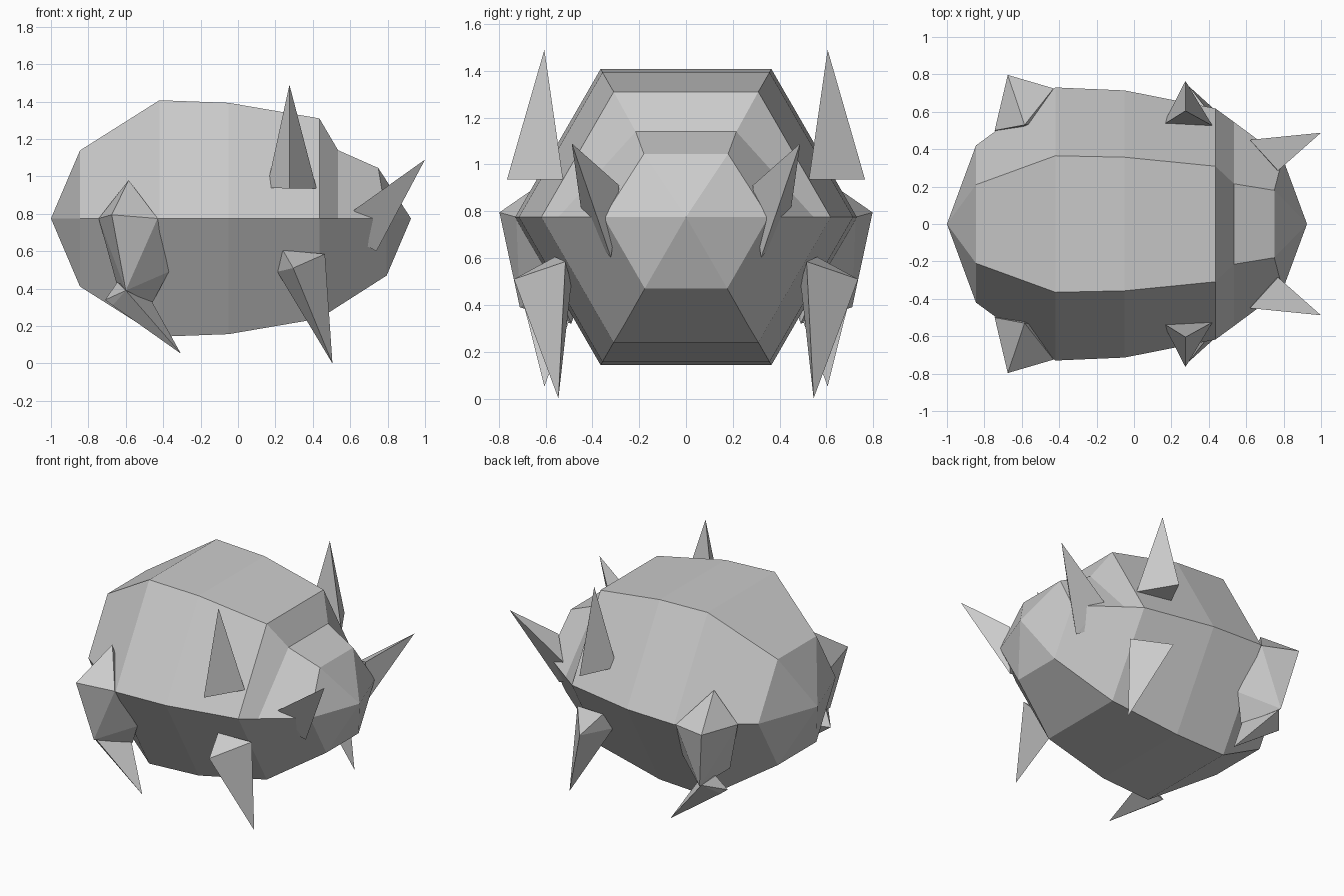
import bpy, bmesh

if "Cube" in bpy.data.objects:
    bpy.data.objects.remove(bpy.data.objects["Cube"])

ZC = 0.775  # height of the body axis
K = 0.866


def finish(name, bm):
    bmesh.ops.recalc_face_normals(bm, faces=bm.faces)
    me = bpy.data.meshes.new(name)
    bm.to_mesh(me)
    bm.free()
    ob = bpy.data.objects.new(name, me)
    bpy.context.collection.objects.link(ob)
    return ob


def hull_pair(name, pts):
    """Faceted horn made as a convex hull, one on each side of the body."""
    for side, s in (("front", -1), ("back", 1)):
        bm = bmesh.new()
        for x, y, z in pts:
            bm.verts.new((x, s * y, z))
        res = bmesh.ops.convex_hull(bm, input=bm.verts[:])
        loose = [v for v in bm.verts if not v.link_faces]
        bmesh.ops.delete(bm, geom=loose, context='VERTS')
        bmesh.ops.dissolve_limit(bm, angle_limit=0.03, verts=bm.verts[:], edges=bm.edges[:])
        finish(f"{name}_{side}", bm)


# Body: hexagonal rings along x; each ring is
# (x, radius, top x, top half width, top height, bottom half width, bottom height)
def ring(x, r):
    return (x, r, x, r / 2, ZC + K * r, r / 2, ZC - K * r)


rings = [
    ring(-0.845, 0.42),
    ring(-0.42, 0.73),
    ring(-0.05, 0.714),
    ring(0.435, 0.618),
    (0.535, 0.545, 0.535, 0.215, 1.14, 0.27, 0.304),   # brow step on top
    (0.795, 0.352, 0.75, 0.18, 1.045, 0.176, 0.47),
]
bm = bmesh.new()
loops = []
for x, r, xt, yt, zt, yb, zb in rings:
    loops.append([bm.verts.new(p) for p in (
        (x, r, ZC), (xt, yt, zt), (xt, -yt, zt),
        (x, -r, ZC), (x, -yb, zb), (x, yb, zb))])
for a, b in zip(loops, loops[1:]):
    for i in range(6):
        j = (i + 1) % 6
        bm.faces.new((a[i], a[j], b[j], b[i]))
for loop, x in ((loops[0], -1.0), (loops[-1], 0.925)):
    tip = bm.verts.new((x, 0, ZC))
    for i in range(6):
        bm.faces.new((loop[i], loop[(i + 1) % 6], tip))
finish("body", bm)

# Upright spikes on the upper flanks
hull_pair("upper_spike", [
    (0.275, 0.605, 1.49), (0.275, 0.765, 0.935),
    (0.155, 0.53, 0.94), (0.42, 0.525, 0.935)])

# Downward spikes that serve as the forward legs
hull_pair("forward_leg", [
    (0.505, 0.545, 0.0), (0.295, 0.735, 0.51), (0.465, 0.515, 0.585),
    (0.24, 0.56, 0.605), (0.21, 0.49, 0.49)])

# Horns beside the snout
hull_pair("snout_horn", [
    (1.0, 0.488, 1.09), (0.62, 0.45, 0.82), (0.685, 0.345, 0.63),
    (0.74, 0.32, 0.60), (0.77, 0.285, 0.91)])

# Rear haunches
hull_pair("rear_haunch", [
    (-0.585, 0.53, 0.98), (-0.675, 0.797, 0.795), (-0.745, 0.50, 0.775),
    (-0.43, 0.725, 0.775), (-0.37, 0.565, 0.49), (-0.46, 0.49, 0.32),
    (-0.60, 0.71, 0.39), (-0.65, 0.45, 0.43)])

# Pointed rear feet
hull_pair("rear_foot", [
    (-0.305, 0.605, 0.052), (-0.71, 0.56, 0.34), (-0.645, 0.60, 0.435),
    (-0.60, 0.69, 0.39), (-0.67, 0.58, 0.31), (-0.46, 0.50, 0.33)])
